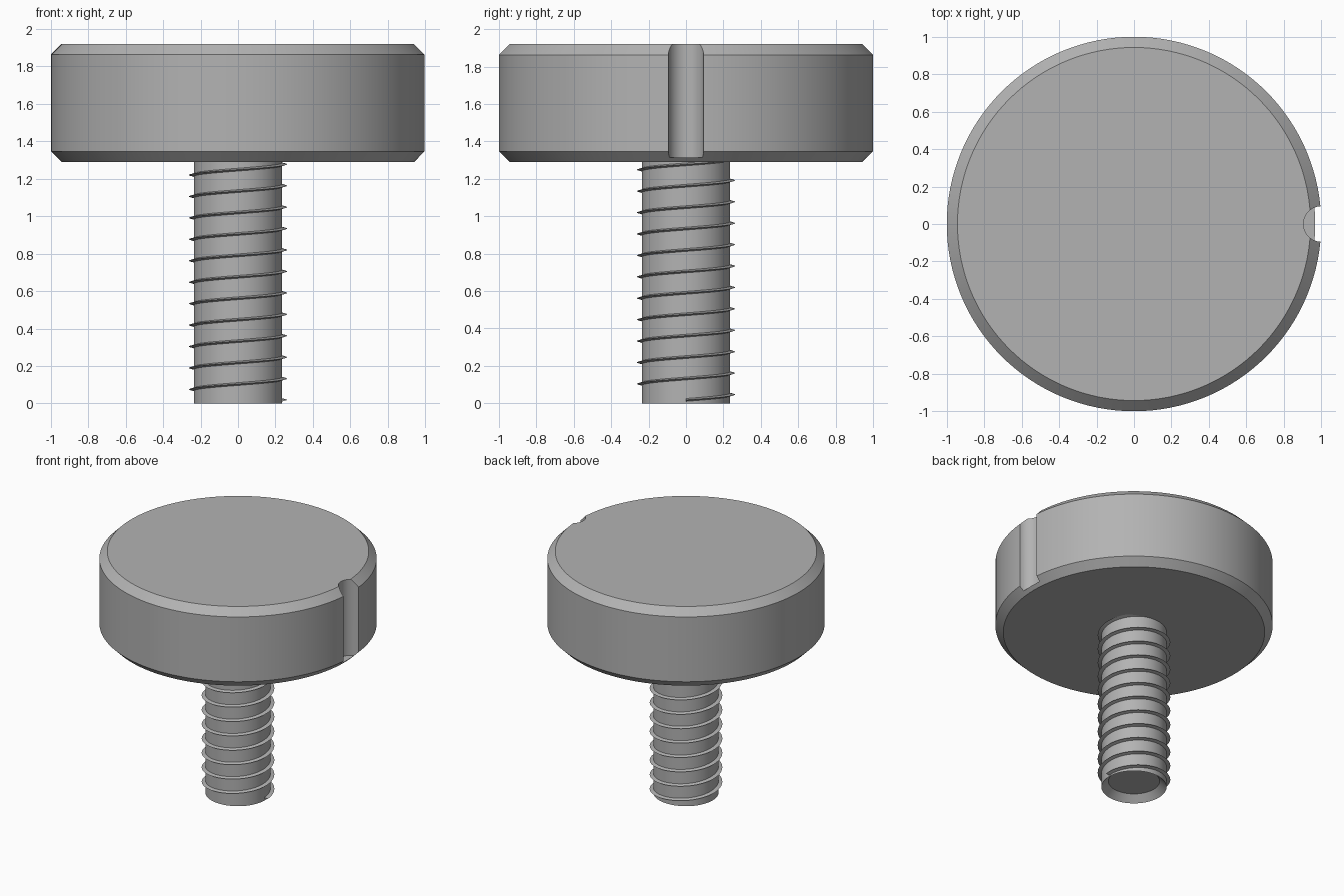
import bpy
import math

old = bpy.data.objects.get("Cube")
if old:
    bpy.data.objects.remove(old, do_unlink=True)

# One plain metal colour
steel = bpy.data.materials.new("steel grey")
steel.use_nodes = True
grey = (0.45, 0.45, 0.45, 1)
steel.diffuse_color = grey
steel.node_tree.nodes["Principled BSDF"].inputs["Base Color"].default_value = grey


def add_mesh(name, verts, faces):
    mesh = bpy.data.meshes.new(name)
    mesh.from_pydata(verts, [], faces)
    mesh.materials.append(steel)
    obj = bpy.data.objects.new(name, mesh)
    bpy.context.collection.objects.link(obj)
    return obj


def turned(name, profile, sides):
    """Closed solid of revolution from (radius, height) points, bottom to top."""
    verts, faces = [], []
    for r, z in profile:
        for i in range(sides):
            a = 2 * math.pi * i / sides
            verts.append((r * math.cos(a), r * math.sin(a), z))
    for k in range(len(profile) - 1):
        for i in range(sides):
            j = (i + 1) % sides
            lo, hi = k * sides, (k + 1) * sides
            faces.append((lo + i, lo + j, hi + j, hi + i))
    faces.append(tuple(reversed(range(sides))))
    faces.append(tuple(range(len(verts) - sides, len(verts))))
    return add_mesh(name, verts, faces)


def smooth(obj):
    bpy.ops.object.select_all(action="DESELECT")
    obj.select_set(True)
    bpy.context.view_layer.objects.active = obj
    bpy.ops.object.shade_smooth_by_angle(angle=math.radians(30))


BOTTOM, TOP, CHAMFER = 1.29, 1.92, 0.057

# Chamfered disc head
head = turned("head", [(1 - CHAMFER, BOTTOM), (1, BOTTOM + CHAMFER),
                       (1, TOP - CHAMFER), (1 - CHAMFER, TOP)], 128)

# Round notch in the left edge of the head, stopping just above the underside
cutter = turned("notch_cutter", [(0.095, 1.315), (0.095, 2.1)], 48)
cutter.location.x = 1
cutter.hide_render = True
cutter.hide_set(True)
notch = head.modifiers.new("notch", "BOOLEAN")
notch.object = cutter
notch.operation = "DIFFERENCE"
notch.solver = "EXACT"
bpy.context.view_layer.objects.active = head
bpy.ops.object.modifier_apply(modifier=notch.name)
bpy.data.objects.remove(cutter, do_unlink=True)
smooth(head)

# Shaft with a countersunk end
shaft = turned("shaft", [(0.185, 0.05), (0.235, 0), (0.235, BOTTOM)], 64)
smooth(shaft)

# Right-handed thread: a thin triangular ridge swept along a helix
TURNS, STEPS, PITCH, START = 11.25, 64, 0.1145, 0.018
section = [(0.23, -0.009), (0.262, 0), (0.23, 0.009)]
verts, faces = [], []
count = int(TURNS * STEPS) + 1
for i in range(count):
    a = 2 * math.pi * i / STEPS
    z = START + PITCH * i / STEPS
    verts += [(r * math.cos(a), r * math.sin(a), z + dz) for r, dz in section]
for i in range(count - 1):
    for k in range(3):
        n = (k + 1) % 3
        faces.append((3 * i + k, 3 * i + 3 + k, 3 * i + 3 + n, 3 * i + n))
faces += [(0, 1, 2), (3 * count - 1, 3 * count - 2, 3 * count - 3)]
thread = add_mesh("thread", verts, faces)
smooth(thread)
